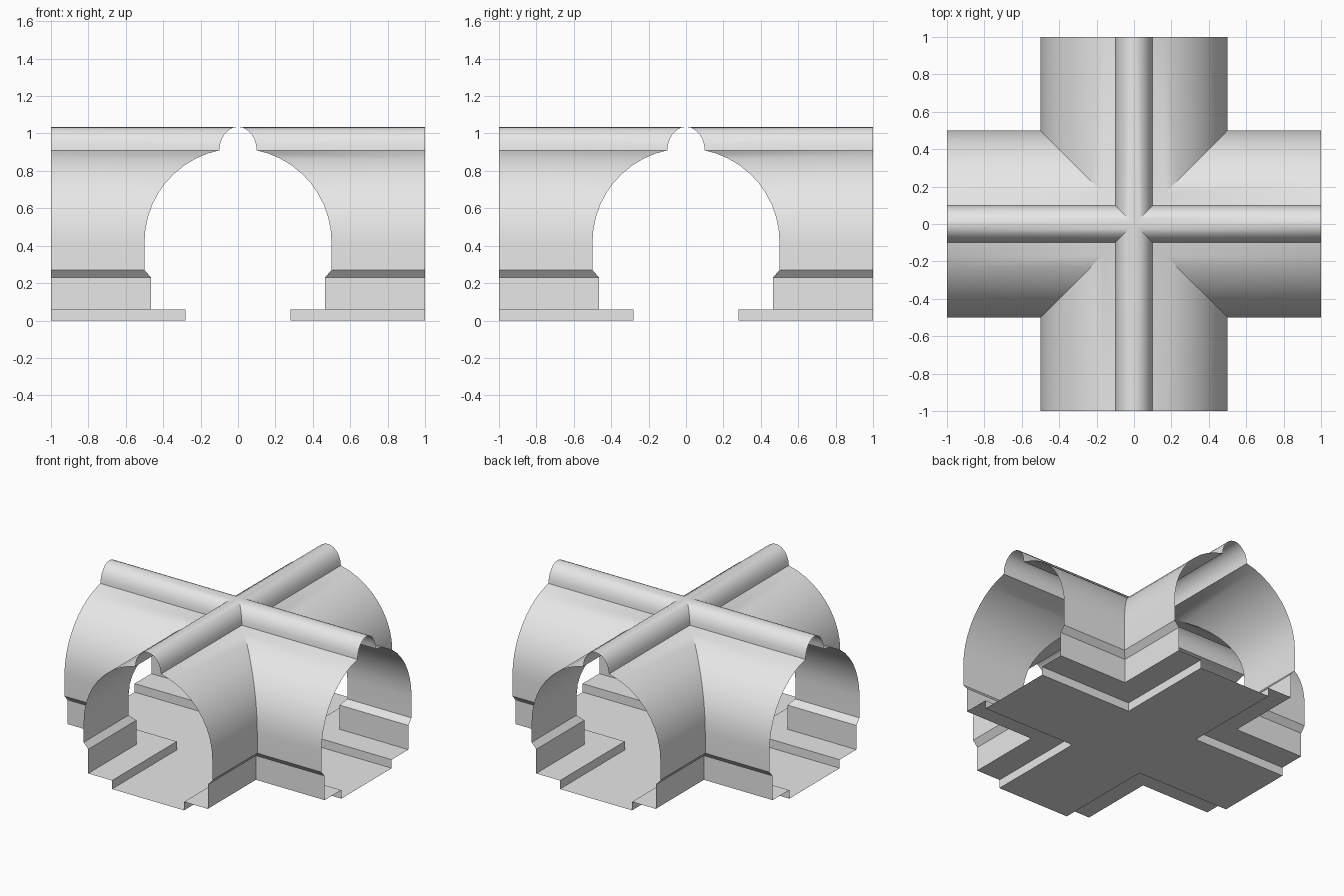
import bpy
import bmesh
from math import acos, cos, sin, pi, radians

cube = bpy.data.objects.get("Cube")
if cube:
    bpy.data.objects.remove(cube, do_unlink=True)

grey = bpy.data.materials.new("light_grey")
grey.use_nodes = True
colour = (0.8, 0.8, 0.8, 1)
grey.diffuse_color = colour
grey.node_tree.nodes["Principled BSDF"].inputs["Base Color"].default_value = colour

ARM = 1.0


def crossing(name, profile):
    """Sweep an (offset, height) profile along both arms, mitred at the
    diagonal of one quarter, then mirror it into the full cross."""
    bm = bmesh.new()
    inner = [bm.verts.new((d, d, z)) for d, z in profile]
    along_y = [bm.verts.new((d, ARM, z)) for d, z in profile]
    along_x = [bm.verts.new((ARM, d, z)) for d, z in profile]
    for i in range(len(profile) - 1):
        j = i + 1
        bm.faces.new((inner[i], along_y[i], along_y[j], inner[j]))
        bm.faces.new((inner[j], along_x[j], along_x[i], inner[i]))
    mesh = bpy.data.meshes.new(name)
    bm.to_mesh(mesh)
    bm.free()
    mesh.materials.append(grey)
    obj = bpy.data.objects.new(name, mesh)
    bpy.context.collection.objects.link(obj)
    bpy.ops.object.select_all(action="DESELECT")
    obj.select_set(True)
    bpy.context.view_layer.objects.active = obj
    bpy.ops.object.shade_smooth_by_angle(angle=radians(30))
    mirror = obj.modifiers.new("four_quarters", "MIRROR")
    mirror.use_axis = (True, True, False)
    mirror.use_clip = True
    return obj


# Sunken floor and the raised kerb beside it
crossing("floor", [(0, 0), (0.28, 0)])
crossing("kerb", [(0.28, 0), (0.28, 0.06), (0.465, 0.06)])

# Low wall with a slanted shoulder
crossing("low_wall", [(0.465, 0.06), (0.465, 0.23), (0.5, 0.27)])

# Round vault springing from the shoulder up to the ridge
R, SPRING, STEPS = 0.5, 0.42, 10
end = acos(0.2)
vault = [(0.5, 0.27)]
for k in range(STEPS + 1):
    a = end * k / STEPS
    vault.append((R * cos(a), SPRING + R * sin(a)))
crossing("vault", vault)

# Hollow rounded ridge along the top of both arms
base = SPRING + R * sin(end)
ridge = [(0.1 * cos(pi / 2 * k / 6), base + 0.125 * sin(pi / 2 * k / 6)) for k in range(6)]
crossing("ridge", ridge + [(0, base + 0.125)])
